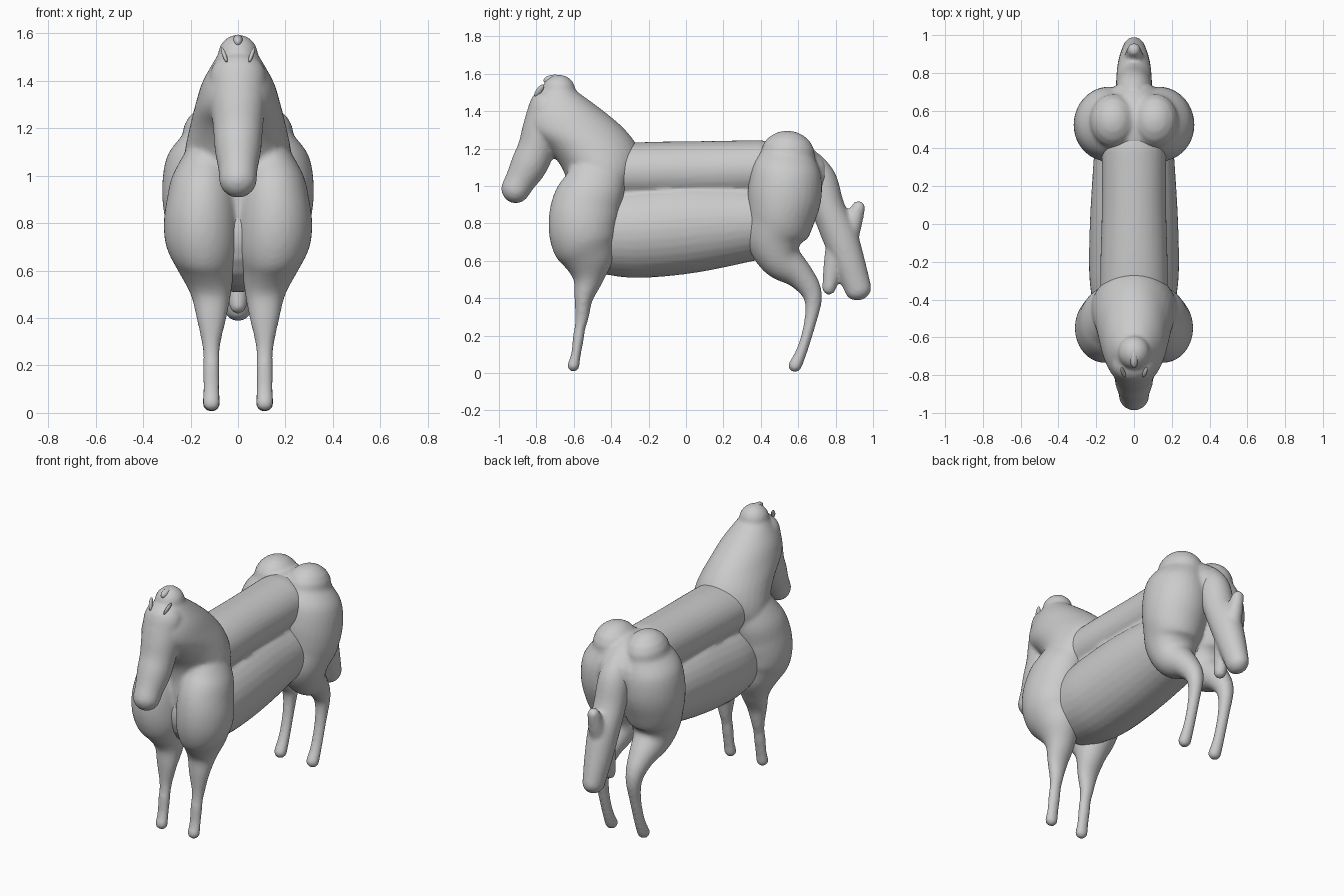
import bpy, bmesh
from math import sin, cos, pi, radians
from mathutils import Vector, Matrix

cube = bpy.data.objects.get("Cube")
if cube:
    bpy.data.objects.remove(cube, do_unlink=True)

grey = bpy.data.materials.new("plain_grey")
grey.use_nodes = True
GREY = (0.6, 0.6, 0.6, 1)
grey.diffuse_color = GREY
grey.node_tree.nodes["Principled BSDF"].inputs["Base Color"].default_value = GREY

SIDES = 32
STEPS = 5


def spline(a, b, c, d, t):
    return [0.5 * (2 * q + (r - p) * t + (2 * p - 5 * q + 4 * r - s) * t * t
                   + (3 * q - p - 3 * r + s) * t ** 3) for p, q, r, s in zip(a, b, c, d)]


def loft(bm, sections, mirror=1, flat=False):
    """Smooth tube through (x, y, z, half width, half depth), with rounded ends."""
    n = len(sections)
    pts = []
    for i in range(n - 1):
        quad = [sections[min(max(i + k, 0), n - 1)] for k in (-1, 0, 1, 2)]
        pts += [spline(*quad, j / STEPS) for j in range(STEPS)]
    pts.append(list(sections[-1]))
    frames = []
    for i, p in enumerate(pts):
        t = Vector(pts[min(i + 1, len(pts) - 1)][:3]) - Vector(pts[max(i - 1, 0)][:3])
        t = Vector((0, 0, -1)) if flat else Vector((0, t.y, t.z)).normalized()
        frames.append((Vector(p[:3]), t, p[3], p[4]))

    def cap(frame, sign):
        c, t, w, d = frame
        r = min(w, d)
        return [(c + t * sign * r * sin(a), t, w * cos(a), d * cos(a))
                for a in (radians(k) for k in (20, 40, 60, 75, 86))]
    frames = cap(frames[0], -1)[::-1] + frames + cap(frames[-1], 1)
    rings = []
    for c, t, w, d in frames:
        up = Vector((0, t.z, -t.y))
        ring = []
        for k in range(SIDES):
            a = 2 * pi * k / SIDES
            v = c + Vector((w * cos(a), 0, 0)) + up * d * sin(a)
            v.x *= mirror
            ring.append(bm.verts.new(v))
        rings.append(ring)
    faces = [bm.faces.new(rings[0]), bm.faces.new(rings[-1])]
    for a, b in zip(rings, rings[1:]):
        for k in range(SIDES):
            m = (k + 1) % SIDES
            faces.append(bm.faces.new((a[k], a[m], b[m], b[k])))
    bmesh.ops.recalc_face_normals(bm, faces=faces)


def finish(name, bm, voxel=0, smooth=0):
    mesh = bpy.data.meshes.new(name)
    for f in bm.faces:
        f.smooth = True
    bm.to_mesh(mesh)
    bm.free()
    mesh.materials.append(grey)
    obj = bpy.data.objects.new(name, mesh)
    bpy.context.collection.objects.link(obj)
    if voxel:
        rm = obj.modifiers.new("Merge", 'REMESH')
        rm.mode = 'VOXEL'
        rm.voxel_size = voxel
        rm.use_smooth_shade = True
        sm = obj.modifiers.new("Blend", 'SMOOTH')
        sm.factor = 0.5
        sm.iterations = smooth


# Neck, head, shoulders and front legs, merged
neck = [(0, -.68, 1.51, .085, .09), (0, -.645, 1.4, .148, .205), (0, -.59, 1.3, .18, .265),
        (0, -.5, 1.2, .205, .245), (0, -.455, 1.1, .225, .21), (0, -.46, 1.0, .23, .175),
        (0, -.5, .85, .2, .13), (0, -.5, .7, .15, .1)]
head = [(0, -.74, 1.42, .12, .1), (0, -.77, 1.3, .115, .105), (0, -.8, 1.2, .105, .1),
        (0, -.84, 1.11, .098, .098), (0, -.885, 1.03, .083, .083), (0, -.91, .985, .08, .078)]
front_leg = [(.11, -.46, 1.12, .1, .14), (.14, -.49, 1.0, .135, .165),
             (.15, -.53, .9, .15, .185), (.155, -.55, .8, .158, .185),
             (.15, -.545, .7, .152, .175), (.135, -.525, .6, .118, .14),
             (.115, -.525, .5, .085, .082), (.112, -.547, .4, .063, .05),
             (.113, -.556, .3, .041, .036), (.112, -.567, .24, .034, .029),
             (.112, -.575, .19, .035, .03), (.112, -.588, .1, .034, .026),
             (.112, -.602, .04, .037, .033)]
bm = bmesh.new()
loft(bm, neck, flat=True)
loft(bm, head)
for side in (1, -1):
    loft(bm, front_leg, side)
finish("forequarters", bm, 0.012, 5)

# Rump and hind legs, merged
hind_leg = [(.11, .545, 1.17, .125, .145), (.13, .535, 1.08, .17, .185),
            (.13, .527, .95, .19, .198), (.13, .505, .82, .178, .178),
            (.125, .48, .71, .145, .155), (.12, .51, .61, .115, .115),
            (.115, .6, .53, .08, .078), (.112, .66, .455, .058, .06),
            (.112, .68, .385, .045, .046), (.112, .668, .29, .035, .034),
            (.112, .64, .18, .033, .029), (.112, .612, .1, .034, .031),
            (.112, .583, .04, .038, .036)]
bm = bmesh.new()
for side in (1, -1):
    loft(bm, hind_leg, side)
loft(bm, [(0, .48, 1.1, .16, .145), (0, .56, 1.09, .17, .155), (0, .62, 1.05, .15, .15)])
finish("hindquarters", bm, 0.012, 5)

# Barrel: narrower back above a wider belly
bm = bmesh.new()
loft(bm, [(0, -.4, 1.07, .18, .155), (0, -.2, 1.075, .178, .16), (0, .1, 1.08, .17, .16),
          (0, .4, 1.09, .17, .155)])
loft(bm, [(0, -.42, .76, .22, .235), (0, -.25, .76, .238, .252), (0, .05, .785, .232, .247),
          (0, .4, .81, .21, .2)])
finish("barrel", bm, 0.012, 4)

# Tail with its two side locks
bm = bmesh.new()
loft(bm, [(0, .66, 1.1, .085, .09), (0, .71, 1.02, .095, .1), (0, .76, .88, .095, .09),
          (0, .82, .74, .09, .095), (0, .87, .6, .08, .085), (0, .92, .45, .062, .072)])
loft(bm, [(0, .84, .68, .06, .07), (0, .885, .79, .05, .055), (0, .922, .885, .035, .037)])
loft(bm, [(0, .82, .7, .06, .07), (0, .79, .58, .05, .055), (0, .765, .455, .037, .037)])
finish("tail", bm, 0.012, 4)


def ellipsoid(name, center, size, tilt, lean=0):
    bm = bmesh.new()
    matrix = (Matrix.Translation(center) @ Matrix.Rotation(lean, 4, 'Y')
              @ Matrix.Rotation(tilt, 4, 'X') @ Matrix.Diagonal((*size, 1)))
    bmesh.ops.create_uvsphere(bm, u_segments=20, v_segments=12, radius=1, matrix=matrix)
    finish(name, bm)


# Forelock and ears
ellipsoid("forelock", (0, -.7, 1.565), (.024, .062, .03), 0)
for side, label in ((1, "left"), (-1, "right")):
    ellipsoid(label + "_ear", (side * .058, -.785, 1.51), (.009, .016, .04),
              radians(-35), side * radians(20))
